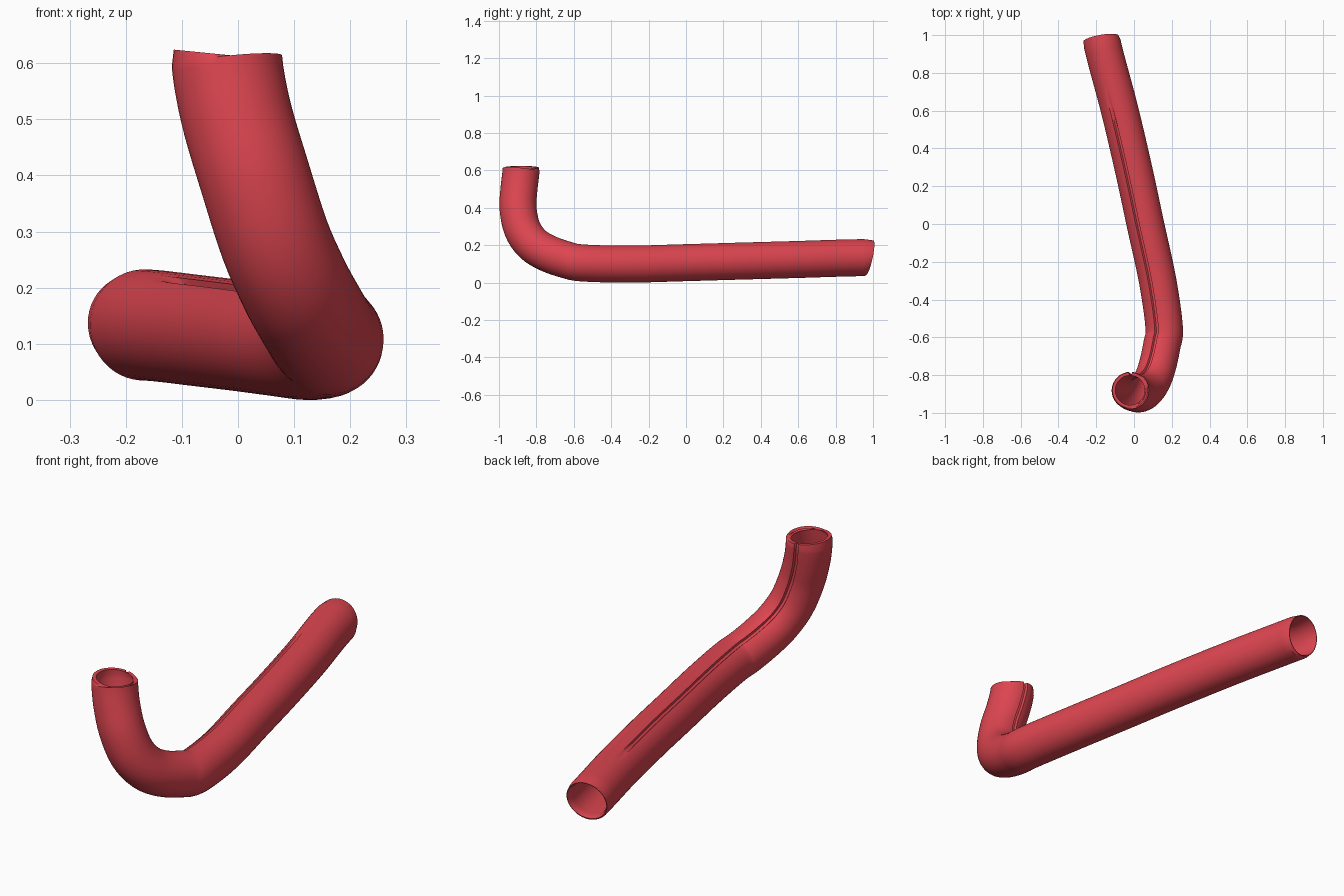
import bpy, bmesh, math
from mathutils import Vector

if "Cube" in bpy.data.objects:
    bpy.data.objects.remove(bpy.data.objects["Cube"])

# centre line from the long straight end to the upturned end
PATH = [Vector(p) for p in (
    (-0.175, 0.982, 0.137), (-0.142, 0.85, 0.135), (-0.075, 0.6, 0.127),
    (0.0, 0.28, 0.118), (0.06, 0, 0.110), (0.125, -0.3, 0.102),
    (0.160, -0.55, 0.108), (0.148, -0.64, 0.125), (0.127, -0.74, 0.16),
    (0.10, -0.82, 0.21), (0.065, -0.875, 0.29), (0.03, -0.898, 0.40),
    (0.0, -0.893, 0.50), (-0.015, -0.885, 0.57), (-0.021, -0.88, 0.618))]
R, WALL, SIDES, STEPS = 0.099, 0.016, 48, 4


def smooth_path(pts):
    ext = [2 * pts[0] - pts[1]] + pts + [2 * pts[-1] - pts[-2]]
    out = []
    for i in range(1, len(ext) - 2):
        a, b, c, d = ext[i - 1:i + 3]
        for k in range(STEPS):
            t = k / STEPS
            out.append(0.5 * (2 * b + (c - a) * t + (2 * a - 5 * b + 4 * c - d) * t * t
                              + (3 * b - a - 3 * c + d) * t ** 3))
    return out + [pts[-1]]


pts = smooth_path(PATH)
n = len(pts)
tangents = [(pts[min(i + 1, n - 1)] - pts[max(i - 1, 0)]).normalized() for i in range(n)]
# slanted cuts at the two mouths
tangents[0] = Vector((0.17, -0.97, 0.21)).normalized()
tangents[-1] = Vector((0.10, 0.0, 1.0)).normalized()

# section angles, with four extra close points for the seam groove
G = math.radians(6)
angles = [-G, -G * 0.6, G * 0.6, G]
angles += [G + (2 * math.pi - 2 * G) * k / SIDES for k in range(1, SIDES)]

bm = bmesh.new()
outer, inner = [], []
u = Vector((-0.42, 0, 0.9))
for i, (p, t) in enumerate(zip(pts, tangents)):
    u = (u - t * u.dot(t)).normalized()
    v = t.cross(u)
    r = R - (0.005 if i in (0, n - 1) else 0)
    depth = 0.011 * min(1, max(0, (0.68 - p.y) / 0.15))
    ro, ri = [], []
    for k, a in enumerate(angles):
        d = u * math.cos(a) + v * math.sin(a)
        ro.append(bm.verts.new(p + d * (r - (depth if k in (1, 2) else 0))))
        wall = 0.003 if i == 0 else WALL
        ri.append(bm.verts.new(p + d * (r - wall)))
    outer.append(ro)
    inner.append(ri)


def bridge(a, b):
    m = len(a)
    for k in range(m):
        j = (k + 1) % m
        bm.faces.new((a[k], a[j], b[j], b[k]))


# outer skin, bore and the two rims
for i in range(n - 1):
    bridge(outer[i], outer[i + 1])
    bridge(inner[i + 1], inner[i])
bridge(inner[0], outer[0])
bridge(outer[-1], inner[-1])
bmesh.ops.recalc_face_normals(bm, faces=bm.faces)

# stand on the ground
low = min(v.co.z for v in bm.verts)
bmesh.ops.translate(bm, verts=bm.verts, vec=(0, 0, -low))

me = bpy.data.meshes.new("bent_pipe")
bm.to_mesh(me)
bm.free()
pipe = bpy.data.objects.new("bent_pipe", me)
bpy.context.collection.objects.link(pipe)

red = bpy.data.materials.new("red_rubber")
red.diffuse_color = (0.72, 0.06, 0.08, 1)
red.use_nodes = True
red.node_tree.nodes["Principled BSDF"].inputs["Base Color"].default_value = red.diffuse_color
me.materials.append(red)

bpy.context.view_layer.objects.active = pipe
pipe.select_set(True)
bpy.ops.object.shade_smooth_by_angle(angle=math.radians(35))
